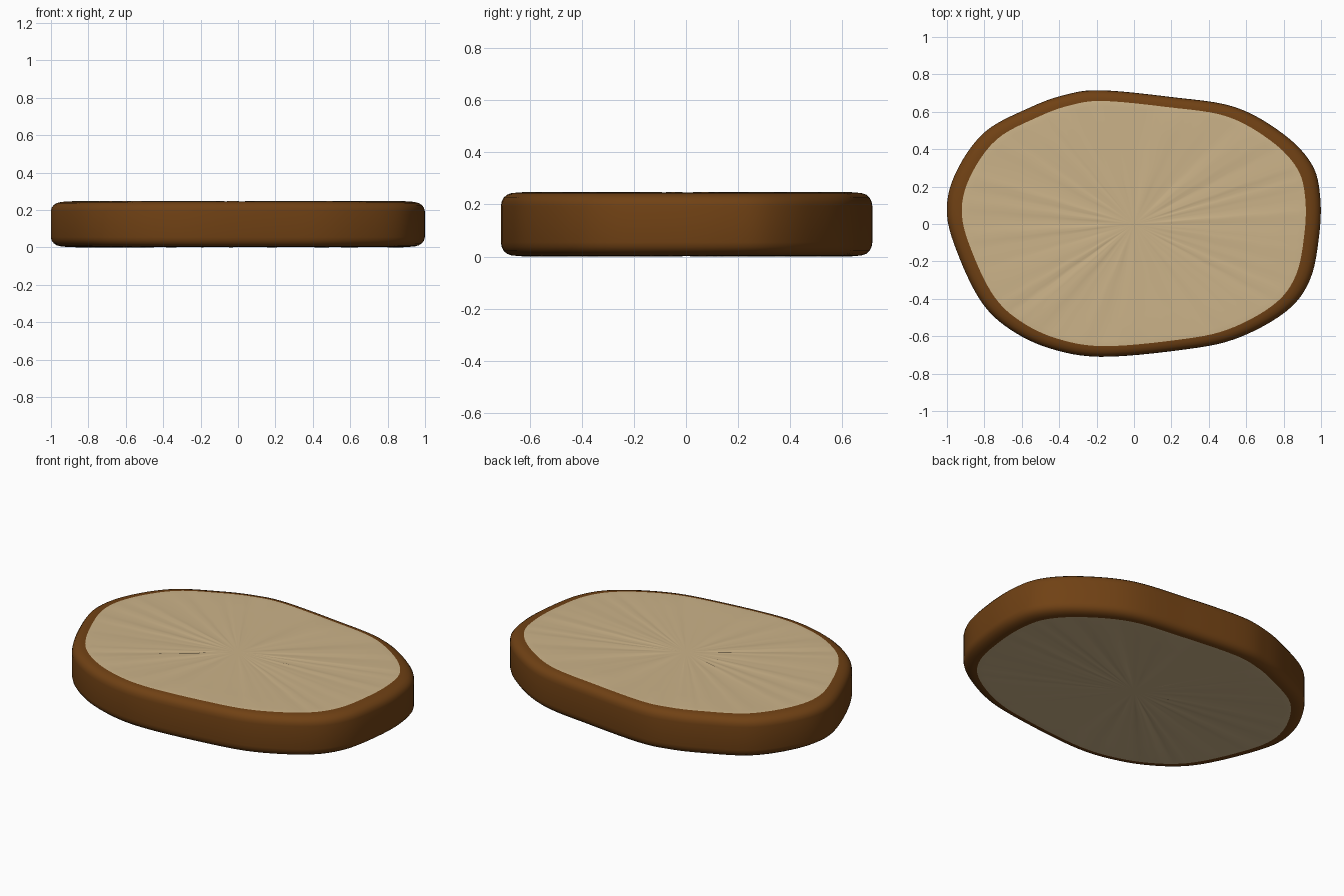
import bpy, bmesh, math, random

if "Cube" in bpy.data.objects:
    bpy.data.objects.remove(bpy.data.objects["Cube"])

random.seed(4)

def material(name, rgb):
    m = bpy.data.materials.new(name)
    m.diffuse_color = (*rgb, 1)
    m.use_nodes = True
    m.node_tree.nodes["Principled BSDF"].inputs["Base Color"].default_value = m.diffuse_color
    return m

bark = material("brown bark", (0.162, 0.053, 0.007))
wood = material("pale cut wood", (0.60, 0.45, 0.25))

# Irregular outline of the slice, clockwise from the back
outline = [(-0.18, 0.715), (0.19, 0.68), (0.54, 0.625), (0.80, 0.48), (0.95, 0.32),
           (0.995, 0.15), (0.99, -0.06), (0.94, -0.30), (0.81, -0.47), (0.54, -0.615),
           (0.24, -0.675), (-0.18, -0.71), (-0.45, -0.665), (-0.66, -0.565),
           (-0.81, -0.425), (-0.93, -0.19), (-1.0, 0.05), (-0.957, 0.265),
           (-0.80, 0.49), (-0.556, 0.623), (-0.37, 0.69)]

def smooth_loop(pts, steps):
    """Closed Catmull-Rom curve through the points."""
    out, n = [], len(pts)
    for i in range(n):
        a, b, c, d = (pts[(i + k) % n] for k in (-1, 0, 1, 2))
        for s in range(steps):
            t = s / steps
            out.append(tuple(0.5 * (2 * b[j] + (c[j] - a[j]) * t
                       + (2 * a[j] - 5 * b[j] + 4 * c[j] - d[j]) * t * t
                       + (3 * b[j] - a[j] - 3 * c[j] + d[j]) * t ** 3) for j in (0, 1)))
    return out

loop = smooth_loop(outline, 6)
N = len(loop)

# Profile from the underside to the top: (scale of outline, height)
H = 0.248
edge = [(0.92, 0.003), (0.945, 0.005), (0.968, 0.011), (0.985, 0.022), (0.996, 0.037), (1.0, 0.055)]
flat = [(0.2, 0.003), (0.45, 0.003), (0.7, 0.003), (0.88, 0.002)]
half = flat + edge
profile = half + [(s, H - z) for s, z in reversed(half)]

# Faint radial ridges on the cut faces
ridge = [random.uniform(-0.002, 0.002) for _ in range(N)]

bm = bmesh.new()
rings = []
for s, z in profile:
    r = 1 if s < 0.9 else 0
    up = 1 if z > H / 2 else -1
    rings.append([bm.verts.new((x * s, y * s, z + up * r * ridge[i]))
                  for i, (x, y) in enumerate(loop)])

def add(verts, mat):
    f = bm.faces.new(verts)
    f.material_index = mat
    f.smooth = True

# Bark wall and cut faces, coloured by distance from the rim
for k in range(len(rings) - 1):
    mat = 0 if min(profile[k][0], profile[k + 1][0]) >= 0.92 else 1
    for i in range(N):
        j = (i + 1) % N
        add((rings[k][i], rings[k][j], rings[k + 1][j], rings[k + 1][i]), mat)

# Centres of the two cut faces
for ring, z in ((rings[0], 0.003), (rings[-1], H - 0.003)):
    c = bm.verts.new((0, 0, z))
    for i in range(N):
        add((ring[i], ring[(i + 1) % N], c), 1)

bmesh.ops.recalc_face_normals(bm, faces=bm.faces)
me = bpy.data.meshes.new("log_slice")
bm.to_mesh(me)
bm.free()
me.materials.append(bark)
me.materials.append(wood)
obj = bpy.data.objects.new("log_slice", me)
bpy.context.collection.objects.link(obj)
